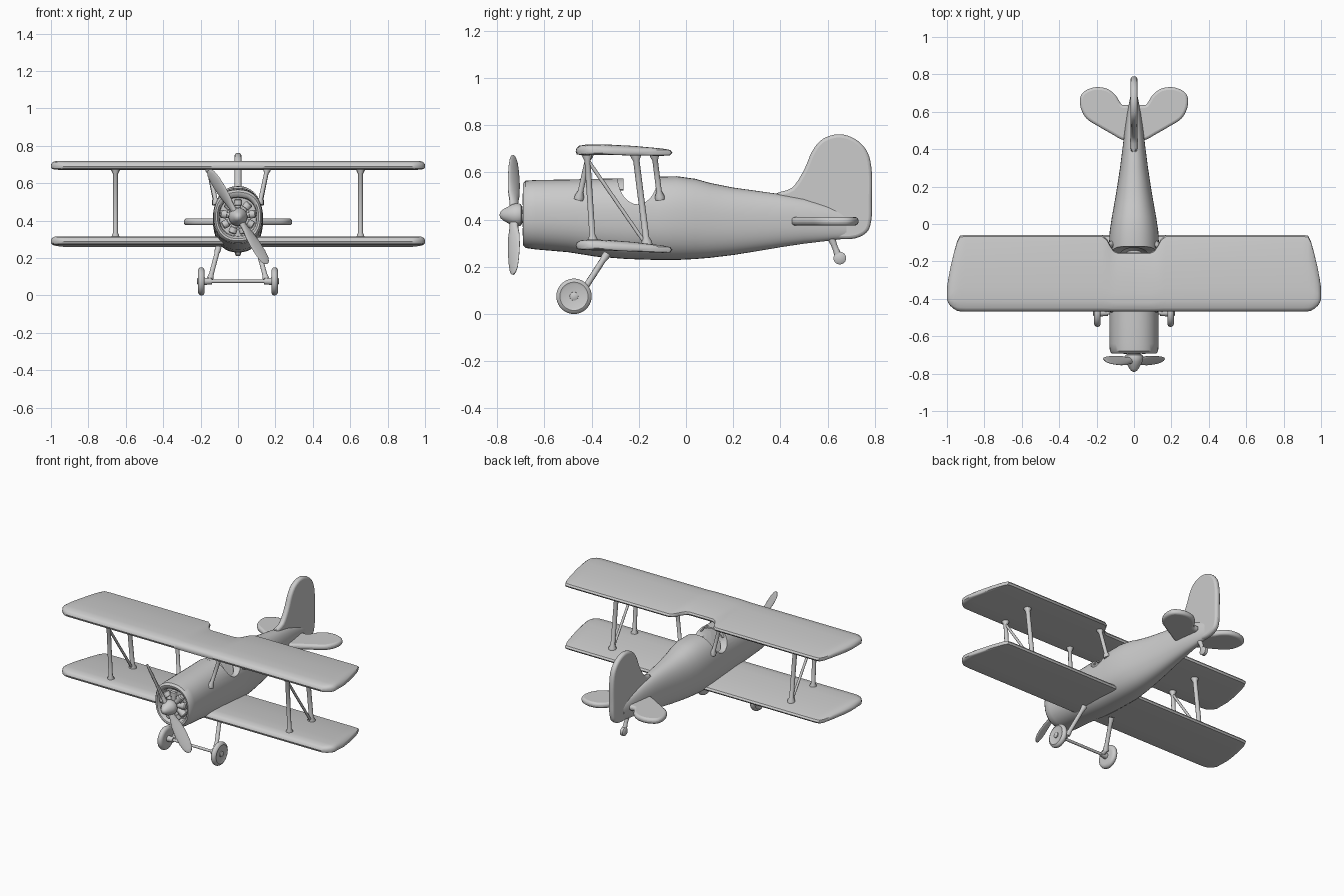
import bpy, bmesh, math
from mathutils import Vector

if "Cube" in bpy.data.objects:
    bpy.data.objects.remove(bpy.data.objects["Cube"])

TAU = 2 * math.pi


def loft(name, rings):
    """Skin a list of equal-length closed rings and cap both ends."""
    bm = bmesh.new()
    rows = [[bm.verts.new(p) for p in ring] for ring in rings]
    n = len(rows[0])
    for a, b in zip(rows, rows[1:]):
        for i in range(n):
            bm.faces.new((a[i], a[(i + 1) % n], b[(i + 1) % n], b[i]))
    bm.faces.new(rows[0])
    bm.faces.new(rows[-1][::-1])
    bmesh.ops.recalc_face_normals(bm, faces=bm.faces)
    mesh = bpy.data.meshes.new(name)
    bm.to_mesh(mesh)
    bm.free()
    ob = bpy.data.objects.new(name, mesh)
    bpy.context.collection.objects.link(ob)
    return ob


def spin(name, start, axis, stations, sides=16):
    """Round body: stations are (distance along axis, radius)."""
    start, axis = Vector(start), Vector(axis).normalized()
    u = axis.orthogonal().normalized()
    v = axis.cross(u)
    return loft(name, [[start + axis * d + (u * math.cos(TAU * i / sides) + v * math.sin(TAU * i / sides)) * r
                        for i in range(sides)] for d, r in stations])


def strut(name, a, b, r, flare=1.7):
    """Rod with flared feet."""
    axis = Vector(b) - Vector(a)
    L = axis.length
    return spin(name, a, axis, [(0, r * flare), (.015, r * flare), (.035, r),
                                (L - .035, r), (L - .015, r * flare), (L, r * flare)], 12)


def smooth_outline(pts, steps=4):
    """Closed Catmull-Rom curve through 2D points."""
    out, n = [], len(pts)
    for i in range(n):
        p0, p1, p2, p3 = (Vector(pts[(i + k) % n]) for k in (-1, 0, 1, 2))
        for s in range(steps):
            t = s / steps
            out.append(.5 * (2 * p1 + (p2 - p0) * t + (2 * p0 - 5 * p1 + 4 * p2 - p3) * t * t
                             + (3 * p1 - p0 - 3 * p2 + p3) * t ** 3))
    return out


def plate(name, pts, thickness, place):
    """Extruded outline with rounded rim; place maps (u, v, depth) to 3D."""
    o = smooth_outline(pts)
    h = thickness / 2
    ob = loft(name, [[place(p.x, p.y, d) for p in o] for d in (-h, h)])
    bev = ob.modifiers.new("rounded_rim", 'BEVEL')
    bev.width, bev.segments, bev.angle_limit = h * .8, 3, math.radians(50)
    return ob


# Fuselage: hollow cowl lip, then stations (y, bottom, top, half width)
def section(y, zb, zt, hw, n=2.3, count=40):
    ring = []
    for i in range(count):
        c, s = math.cos(TAU * i / count), math.sin(TAU * i / count)
        ring.append((hw * math.copysign(abs(c) ** (2 / n), c), y,
                     (zb + zt) / 2 + (zt - zb) / 2 * math.copysign(abs(s) ** (2 / n), s)))
    return ring


fuselage = loft("fuselage", [section(*s) for s in (
    (-.63, .318, .522, .098), (-.675, .315, .525, .10), (-.69, .303, .54, .11),
    (-.692, .292, .552, .12), (-.68, .28, .565, .129), (-.64, .274, .568, .132),
    (-.50, .262, .57, .132), (-.38, .243, .573, .132), (-.25, .233, .576, .133),
    (-.12, .229, .582, .134), (-.04, .229, .584, .13), (.04, .233, .573, .118),
    (.10, .238, .556, .107), (.20, .25, .536, .09), (.30, .266, .522, .075),
    (.40, .283, .508, .062), (.50, .298, .49, .05), (.60, .31, .46, .036), (.68, .32, .43, .02))])

# Cockpit opening: saddle-shaped notch plus an inner well
notch = loft("cockpit_notch_cutter", [[(x, -.205 + .085 * math.cos(TAU * i / 32), .585 + .12 * math.sin(TAU * i / 32))
                                       for i in range(32)] for x in (-.25, .25)])
well = loft("cockpit_well_cutter", [[(r * .095 * math.cos(TAU * i / 32), -.205 + r * .08 * math.sin(TAU * i / 32), z)
                                     for i in range(32)] for z, r in ((.33, .8), (.35, .95), (.40, 1), (.60, 1))])
for cutter in (notch, well):
    cutter.hide_render = True
    cut = fuselage.modifiers.new("cockpit", 'BOOLEAN')
    cut.operation, cut.object, cut.solver = 'DIFFERENCE', cutter, 'EXACT'
    bpy.context.view_layer.objects.active = fuselage
    bpy.ops.object.modifier_apply(modifier=cut.name)
    bpy.data.objects.remove(cutter)

# Windscreen: thin curved strip in front of the cockpit
arc = [math.pi * (.18 + .64 * i / 14) for i in range(15)]
loft("windscreen", [[(k * .1 * math.cos(a), y, .475 + k * .1 * math.sin(a)) for a in arc for k in (1,)] +
                    [(k * .1 * math.cos(a), y, .475 + k * .1 * math.sin(a)) for a in arc[::-1] for k in (.92,)]
                    for y in (-.30, -.265)])

# Wings: aerofoil (chord fraction, height) lofted across the span
FOIL = ((0, .002), (.012, .016), (.05, .026), (.15, .031), (.32, .032), (.6, .027), (.9, .017), (.98, .011),
        (1, 0), (.98, -.011), (.9, -.014), (.6, -.013), (.3, -.013), (.08, -.015), (.015, -.011))
TIP = ((.90, -.468, -.058, 1), (.93, -.467, -.062, 1), (.945, -.464, -.09, 1), (.962, -.455, -.15, .98),
       (.982, -.438, -.235, .92), (.994, -.42, -.30, .7), (1, -.405, -.34, .35))


def wing(name, z, tilt, inner):
    half = list(inner) + list(TIP)
    stations = [(-x, a, b, k) for x, a, b, k in half[::-1]] + half
    return loft(name, [[(x, le + t * (te - le), z + h * k + tilt * (le + t * (te - le) + .47) / .41) for t, h in FOIL]
                       for x, le, te, k in stations])


wing("lower_wing", .287, -.015, [(.2, -.468, -.058, 1)])
wing("upper_wing", .688, -.004, [(.085, -.468, -.152, 1), (.11, -.468, -.14, 1), (.13, -.468, -.11, 1),
                                 (.145, -.468, -.08, 1), (.17, -.468, -.06, 1)])

# Tail fin
plate("tail_fin", [(.38, .50), (.45, .535), (.50, .61), (.535, .69), (.58, .742), (.65, .762), (.72, .74),
                   (.77, .685), (.788, .60), (.788, .48), (.786, .40), (.765, .345), (.70, .318), (.60, .33),
                   (.48, .40)], .036, lambda u, v, d: (d, u, v))

# Parts mirrored left and right
for side, s in (("left", -1), ("right", 1)):
    plate(side + "_tailplane", [(.0, .45), (.06, .45), (.12, .482), (.19, .522), (.255, .565), (.287, .63),
                                (.28, .695), (.22, .729), (.15, .725), (.10, .69), (.065, .638), (.02, .62)],
          .036, lambda u, v, d: (s * u, v, .393 + d))

    # Wing struts with a diagonal brace, and cabin struts
    x = .655 * s
    strut(side + "_front_wing_strut", (x, -.42, .685), (x, -.395, .30), .013)
    strut(side + "_rear_wing_strut", (x, -.215, .685), (x, -.165, .29), .014)
    strut(side + "_diagonal_brace", (x, -.415, .65), (x, -.18, .31), .008, 1)
    strut(side + "_front_centre_strut", (.158 * s, -.41, .685), (.115 * s, -.455, .485), .012)
    strut(side + "_rear_centre_strut", (.158 * s, -.135, .685), (.118 * s, -.11, .485), .012)

    # Landing gear
    strut(side + "_gear_leg", (.105 * s, -.335, .255), (.15 * s, -.445, .085), .013, 1.3)
    spin(side + "_wheel", (.178 * s, -.475, .075), (s, 0, 0),
         [(0, .05), (.0, .06), (.006, .071), (.014, .075), (.022, .075), (.03, .071), (.036, .06), (.032, .05)], 40)
    spin(side + "_wheel_hub", (.14 * s, -.475, .075), (s, 0, 0), [(0, .016), (.045, .02), (.076, .018), (.08, .01)])
    strut(side + "_hub_link", (.15 * s, -.44, .09), (.15 * s, -.48, .073), .013, 1)

spin("axle", (-.19, -.475, .075), (1, 0, 0), [(0, .009), (.38, .009)], 12)

# Tail wheel
strut("tail_wheel_strut", (0, .615, .325), (0, .648, .24), .013, 1.2)
spin("tail_wheel", (-.016, .652, .237), (1, 0, 0), [(0, .018), (.006, .027), (.026, .027), (.032, .018)], 20)

# Engine, spinner and propeller
HUB = Vector((0, -.73, .42))
for i in range(9):
    a = TAU * i / 9
    d = Vector((math.sin(a), 0, math.cos(a)))
    spin(f"engine_cylinder_{i + 1}", (0, -.672, .42), d,
         [(.03, .017), (.06, .017), (.062, .022), (.09, .022), (.096, .015)], 12)
spin("spinner", (0, -.79, .42), (0, 1, 0), [(0, .004), (.004, .014), (.015, .024), (.035, .035), (.055, .046),
                                          (.075, .05), (.09, .046), (.095, .035), (.165, .045)], 28)
out = Vector((-.53, 0, .848))
for i, d in enumerate((out, -out)):
    flat, fore = d.cross(Vector((0, 1, 0))), Vector((0, 1, 0))
    rings = []
    for r, w, th, deg in ((.02, .017, .016, 60), (.06, .02, .014, 55), (.11, .032, .011, 48), (.17, .037, .009, 42),
                          (.23, .035, .007, 38), (.27, .028, .006, 36), (.288, .018, .005, 35), (.296, .006, .003, 35)):
        t = math.radians(deg)
        u = flat * math.cos(t) + fore * math.sin(t)
        v = fore * math.cos(t) - flat * math.sin(t)
        rings.append([HUB + d * r + u * w * math.cos(TAU * k / 16) + v * th * math.sin(TAU * k / 16)
                      for k in range(16)])
    loft(f"propeller_blade_{i + 1}", rings)

# Smooth shading with crisp edges
bpy.ops.object.select_all(action='SELECT')
bpy.ops.object.shade_smooth_by_angle(angle=math.radians(40))
